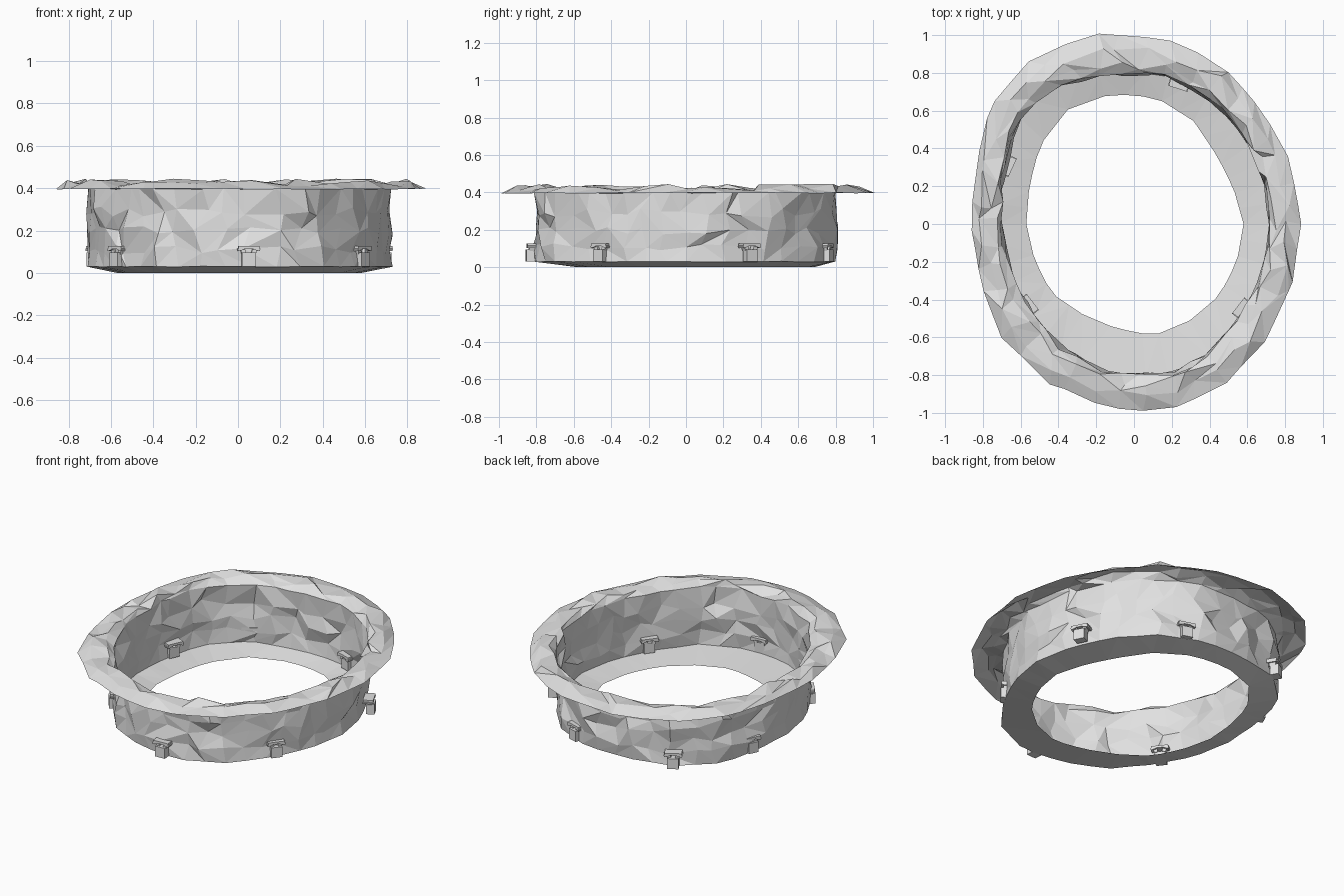
import bpy, bmesh, math, random
from mathutils import Matrix

random.seed(7)
if "Cube" in bpy.data.objects:
    bpy.data.objects.remove(bpy.data.objects["Cube"], do_unlink=True)

stone = bpy.data.materials.new("pale_grey_stone")
stone.use_nodes = True
grey = (0.75, 0.75, 0.75, 1)
stone.diffuse_color = grey
stone.node_tree.nodes["Principled BSDF"].inputs["Base Color"].default_value = grey

# Corner radius of each outline, every 20 degrees counter-clockwise from +x
RIM = [.88, .89, .91, .96, 1.0, 1.02, 1.04, .99, .89, .87, .87, .92, .96, .98, 1.01, .97, .93, .89]
WALL = [.73, .73, .75, .79, .81, .81, .85, .83, .74, .71, .71, .72, .77, .80, .83, .81, .75, .73]
HOLE = [.58, .56, .57, .63, .68, .70, .70, .65, .59, .57, .56, .57, .55, .56, .60, .59, .59, .58]
SEGMENTS = 42


def radius(outline, angle):
    """Distance from the centre to the straight-sided outline."""
    step = math.tau / len(outline)
    i = math.floor(angle / step)
    a, b = outline[i % len(outline)], outline[(i + 1) % len(outline)]
    past = angle - i * step
    return a * b * math.sin(step) / (a * math.sin(step - past) + b * math.sin(past)) \
        if a == b else 1 / ((math.sin(step - past) / a + math.sin(past) / b) / math.sin(step))


def add_object(name, bm):
    mesh = bpy.data.meshes.new(name)
    bm.to_mesh(mesh)
    bm.free()
    mesh.materials.append(stone)
    obj = bpy.data.objects.new(name, mesh)
    bpy.context.collection.objects.link(obj)
    return obj


def rough_band(name, rings):
    """Faceted sheet through rings of (inner, outer, blend, z, rough_r, rough_z)."""
    bm = bmesh.new()
    loops = []
    for inner, outer, blend, z, rough_r, rough_z in rings:
        loop = []
        for i in range(SEGMENTS):
            spread = 0.35 if rough_r else 0
            a = (i + random.uniform(-spread, spread)) * math.tau / SEGMENTS
            r = radius(inner, a) * (1 - blend) + radius(outer, a) * blend
            r += random.uniform(-rough_r, rough_r)
            h = z + random.uniform(-rough_z, rough_z)
            loop.append(bm.verts.new((r * math.cos(a), r * math.sin(a), h)))
        loops.append(loop)
    for low, high in zip(loops, loops[1:]):
        for i in range(SEGMENTS):
            j = (i + 1) % SEGMENTS
            a, b, c, d = low[i], low[j], high[j], high[i]
            split = ((a, b, c), (a, c, d)) if random.random() < .5 else ((a, b, d), (b, c, d))
            for face in split:
                bm.faces.new(face)
    return add_object(name, bm)


# Sloping floor ledge, rocky wall and overhanging rim in one sheet
rough_band("rocky_ring", [
    (HOLE, WALL, 0, 0, 0, 0),
    (WALL, RIM, 0, .03, 0, .002),
    (WALL, RIM, 0, .11, .015, .02),
    (WALL, RIM, 0, .20, .022, .025),
    (WALL, RIM, 0, .29, .022, .025),
    (WALL, RIM, 0, .397, .012, .004),
    (WALL, RIM, .2, .425, .02, .02),
    (WALL, RIM, .62, .425, .025, .02),
    (WALL, RIM, 1, .397, .006, .003),
])


def block(bm, size, centre, tilt=0):
    matrix = Matrix.Translation(centre) @ Matrix.Rotation(tilt, 4, "Y") @ Matrix.Diagonal((*size, 1))
    bmesh.ops.create_cube(bm, size=1, matrix=matrix)


def bracket(name, x, y):
    """Stubby post with a stacked cap, set through the wall; local -y points outward."""
    bm = bmesh.new()
    block(bm, (.065, .05, .065), (0, -.01, .063))
    for side in (-1, 1):
        block(bm, (.022, .04, .02), (side * .025, 0, .1), side * .3)
        block(bm, (.03, .06, .012), (side * .038, 0, .112), side * .25)
    block(bm, (.1, .06, .014), (0, 0, .12))
    obj = add_object(name, bm)
    obj.location = (x, y, 0)
    obj.rotation_euler.z = math.atan2(y, x) + math.pi / 2


spots = [(.05, -.82), (.575, -.45), (.68, .34), (.24, .745), (-.43, .74), (-.67, .31), (-.56, -.43)]
for number, (x, y) in enumerate(spots, 1):
    bracket(f"wall_bracket_{number}", x, y)
